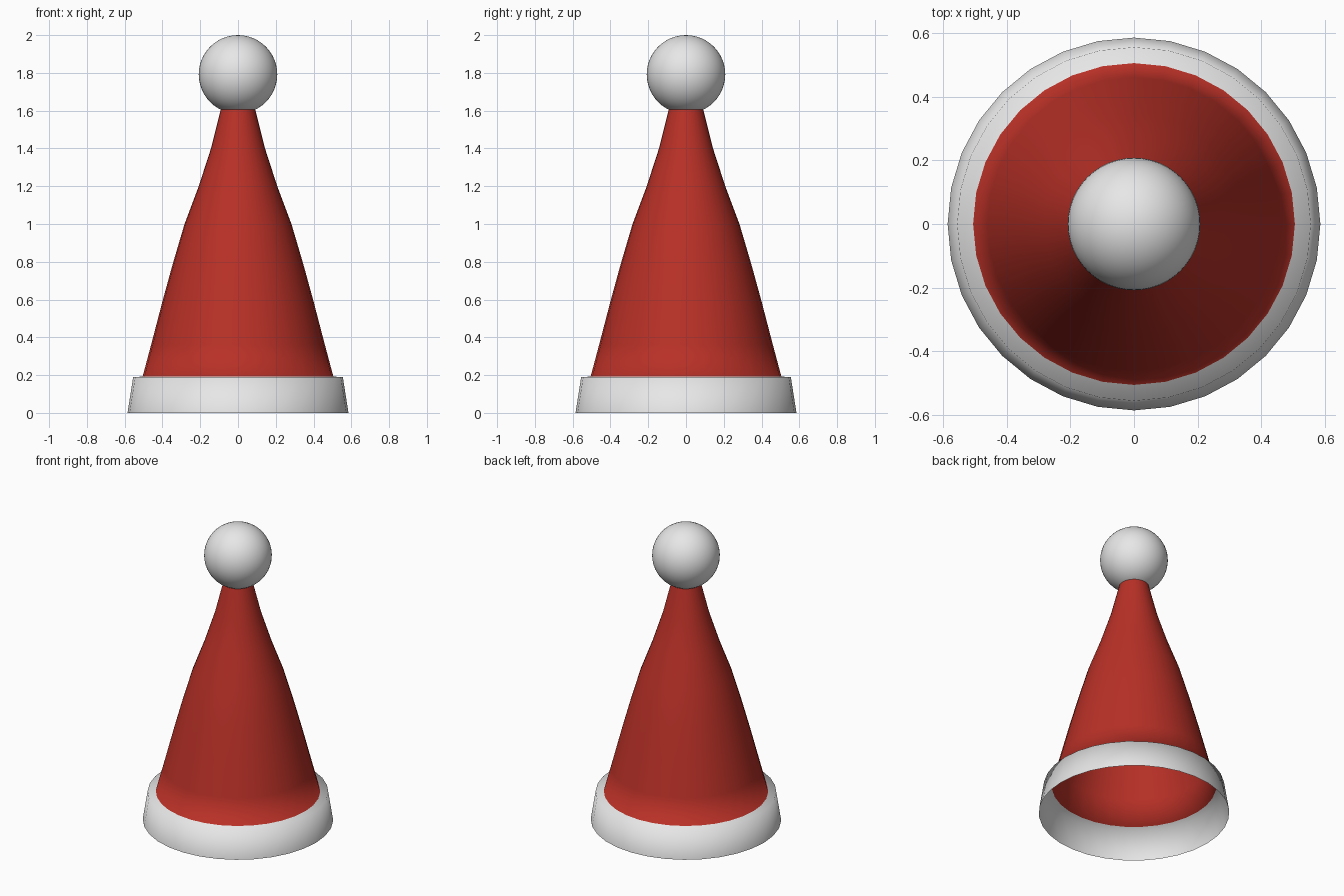
import bpy
import bmesh
import math

if "Cube" in bpy.data.objects:
    bpy.data.objects.remove(bpy.data.objects["Cube"], do_unlink=True)

SIDES = 32


def make_material(name, rgb):
    mat = bpy.data.materials.new(name)
    mat.use_nodes = True
    colour = (*rgb, 1.0)
    mat.diffuse_color = colour
    mat.node_tree.nodes["Principled BSDF"].inputs["Base Color"].default_value = colour
    return mat


def finish(name, bm, materials):
    for face in bm.faces:
        face.smooth = True
    mesh = bpy.data.meshes.new(name)
    bm.to_mesh(mesh)
    bm.free()
    for mat in materials:
        mesh.materials.append(mat)
    obj = bpy.data.objects.new(name, mesh)
    bpy.context.collection.objects.link(obj)
    return obj


white = make_material("soft white", (0.8, 0.8, 0.8))
red = make_material("deep red", (0.48, 0.03, 0.02))

# Hat shell: one thin, open surface of revolution, as (radius, height) from the hem up
trim = [(0.585, 0.0), (0.555, 0.19), (0.505, 0.192)]
cone = [(0.46, 0.36), (0.40, 0.59), (0.345, 0.79), (0.283, 1.0),
        (0.208, 1.2), (0.143, 1.4), (0.09, 1.61)]

bm = bmesh.new()
rings = []
for radius, height in trim + cone:
    rings.append([bm.verts.new((radius * math.cos(2 * math.pi * i / SIDES),
                                radius * math.sin(2 * math.pi * i / SIDES), height))
                  for i in range(SIDES)])
for row, (low, high) in enumerate(zip(rings, rings[1:])):
    for i in range(SIDES):
        j = (i + 1) % SIDES
        face = bm.faces.new((low[i], low[j], high[j], high[i]))
        # The band and its top ledge are white, the cone above is red
        face.material_index = 0 if row < len(trim) - 1 else 1
finish("hat_shell", bm, [white, red])

# Ball on the tip
bm = bmesh.new()
bmesh.ops.create_uvsphere(bm, u_segments=48, v_segments=24, radius=0.208)
ball = finish("pompom", bm, [white])
ball.location.z = 1.792
